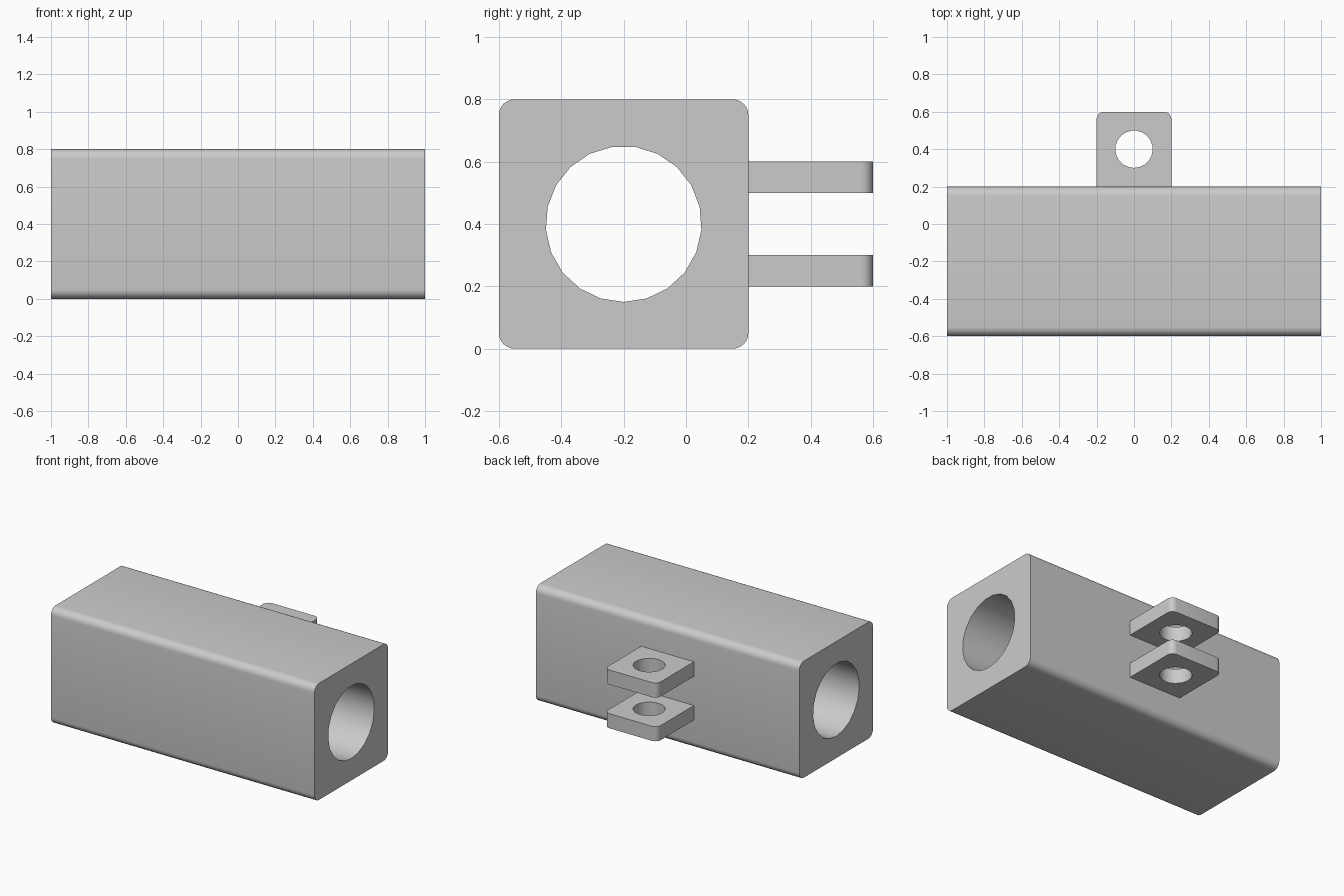
import bpy, bmesh
from math import sin, cos, pi, radians
from mathutils import Matrix, Vector

cube = bpy.data.objects.get("Cube")
if cube:
    bpy.data.objects.remove(cube, do_unlink=True)

grey = bpy.data.materials.new("light grey")
grey.use_nodes = True
colour = (0.6, 0.6, 0.6, 1)
grey.diffuse_color = colour
grey.node_tree.nodes["Principled BSDF"].inputs["Base Color"].default_value = colour

HOLE_SIDES = 21
CORNER_STEPS = 6


def rounded_rect(half_u, half_v, radius, rounded):
    """Counter-clockwise outline; rounded flags each corner from (+u, +v)."""
    points = []
    signs = [(1, 1), (-1, 1), (-1, -1), (1, -1)]
    for i, (su, sv) in enumerate(signs):
        if not rounded[i]:
            points.append((su * half_u, sv * half_v))
            continue
        for k in range(CORNER_STEPS + 1):
            a = (i + k / CORNER_STEPS) * pi / 2
            points.append((su * (half_u - radius) + radius * cos(a),
                           sv * (half_v - radius) + radius * sin(a)))
    return points


def circle(radius):
    turn = 2 * pi / HOLE_SIDES
    return [(radius * cos(i * turn - pi / 2), radius * sin(i * turn - pi / 2))
            for i in range(HOLE_SIDES)]


def holed_block(name, outline, hole_radius, depth, placement):
    """Outline with a round hole, extruded along local z, then placed."""
    bm = bmesh.new()
    edges = []
    for loop in (outline, circle(hole_radius)):
        verts = [bm.verts.new((u, v, -depth / 2)) for u, v in loop]
        edges += [bm.edges.new((verts[i - 1], verts[i])) for i in range(len(verts))]
    bmesh.ops.triangle_fill(bm, use_beauty=True, edges=edges, normal=(0, 0, 1))
    result = bmesh.ops.extrude_face_region(bm, geom=bm.faces[:], use_keep_orig=True)
    top = [g for g in result["geom"] if isinstance(g, bmesh.types.BMVert)]
    bmesh.ops.translate(bm, verts=top, vec=(0, 0, depth))
    bmesh.ops.recalc_face_normals(bm, faces=bm.faces[:])
    bm.transform(placement)
    mesh = bpy.data.meshes.new(name)
    bm.to_mesh(mesh)
    bm.free()
    mesh.materials.append(grey)
    obj = bpy.data.objects.new(name, mesh)
    bpy.context.collection.objects.link(obj)
    bpy.ops.object.select_all(action="DESELECT")
    obj.select_set(True)
    bpy.context.view_layer.objects.active = obj
    bpy.ops.object.shade_smooth_by_angle(angle=radians(30))
    return obj


# Square body with rounded long edges and a bore along x
along_x = Matrix(((0, 0, 1), (1, 0, 0), (0, 1, 0))).to_4x4()
holed_block("bored_body", rounded_rect(0.4, 0.4, 0.05, (1, 1, 1, 1)), 0.25, 2.0,
            Matrix.Translation(Vector((0, -0.2, 0.4))) @ along_x)

# Pair of drilled lugs on the back, rounded at the free corners only
for name, z in (("lower_lug", 0.25), ("upper_lug", 0.55)):
    holed_block(name, rounded_rect(0.2, 0.2, 0.04, (1, 1, 0, 0)), 0.1, 0.1,
                Matrix.Translation(Vector((0, 0.4, z))))
